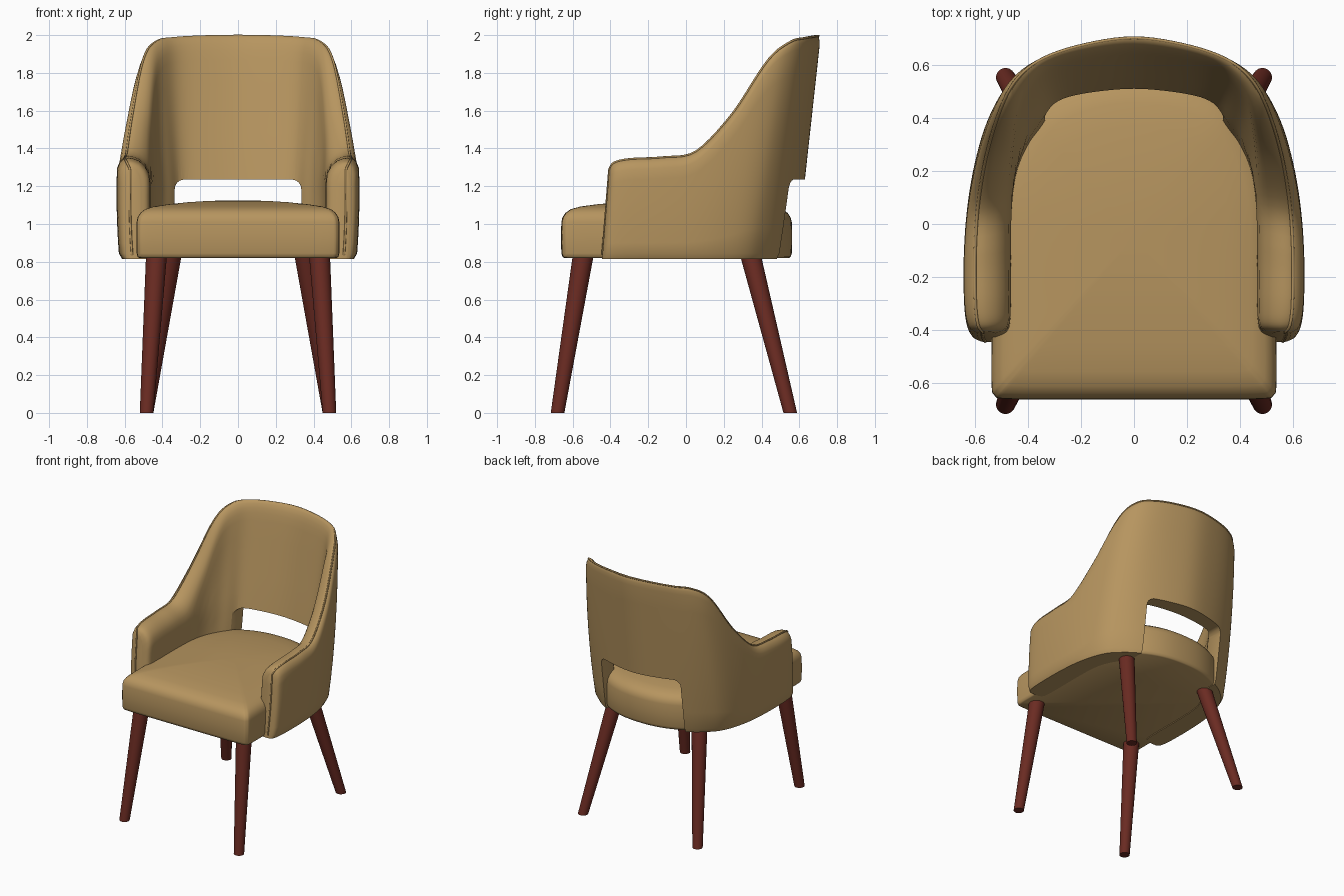
import bpy, bmesh, math
from mathutils import Vector

if "Cube" in bpy.data.objects:
    bpy.data.objects.remove(bpy.data.objects["Cube"])


def material(name, rgb):
    m = bpy.data.materials.new(name)
    m.diffuse_color = (*rgb, 1)
    m.use_nodes = True
    m.node_tree.nodes["Principled BSDF"].inputs["Base Color"].default_value = m.diffuse_color
    return m


FABRIC = material("tan fabric", (0.47, 0.30, 0.115))
WOOD = material("red brown wood", (0.145, 0.024, 0.016))


def catmull(pts, n, closed=False):
    """Smooth curve through tuples of any length."""
    out, count = [], len(pts)
    get = (lambda i: pts[i % count]) if closed else (lambda i: pts[max(0, min(count - 1, i))])
    for i in range(count if closed else count - 1):
        p = [get(i + k) for k in (-1, 0, 1, 2)]
        for s in range(n):
            t = s / n
            out.append(tuple(0.5 * (2 * b + (c - a) * t + (2 * a - 5 * b + 4 * c - d) * t * t
                                    + (3 * b - a - 3 * c + d) * t ** 3)
                             for a, b, c, d in zip(*p)))
    if not closed:
        out.append(tuple(pts[-1]))
    return out


def loft(name, rings, mat):
    """Skin closed rings of points and cap both ends."""
    bm = bmesh.new()
    vr = [[bm.verts.new(p) for p in r] for r in rings]
    n = len(vr[0])
    for a, b in zip(vr, vr[1:]):
        for i in range(n):
            j = (i + 1) % n
            bm.faces.new((a[i], a[j], b[j], b[i]))
    bm.faces.new(vr[0])
    bm.faces.new(vr[-1])
    bmesh.ops.recalc_face_normals(bm, faces=bm.faces)
    me = bpy.data.meshes.new(name)
    bm.to_mesh(me)
    bm.free()
    ob = bpy.data.objects.new(name, me)
    bpy.context.collection.objects.link(ob)
    me.materials.append(mat)
    return ob


def activate(ob):
    bpy.ops.object.select_all(action='DESELECT')
    ob.select_set(True)
    bpy.context.view_layer.objects.active = ob


def smooth(ob, deg=40):
    activate(ob)
    bpy.ops.object.shade_smooth_by_angle(angle=math.radians(deg))


# Wraparound shell stations: outer x, y, inner x, y, top height, lean
half = [(0.59, -0.41, 0.52, -0.41, 1.295, 0.08),
        (0.625, -0.385, 0.475, -0.385, 1.33, 0.08),
        (0.64, -0.30, 0.465, -0.30, 1.348, 0.05),
        (0.642, -0.13, 0.465, -0.10, 1.357, 0.0),
        (0.63, 0.05, 0.46, 0.08, 1.39, 0.0),
        (0.603, 0.22, 0.44, 0.22, 1.59, 0.08),
        (0.56, 0.36, 0.40, 0.32, 1.875, 0.13),
        (0.495, 0.45, 0.355, 0.385, 1.968, 0.15),
        (0.38, 0.53, 0.30, 0.455, 1.988, 0.14),
        (0.20, 0.597, 0.20, 0.49, 1.997, 0.12),
        (0.0, 0.63, 0.0, 0.51, 2.0, 0.11)]
mirrored = [(-a, b, -c, d, t, l) for a, b, c, d, t, l in reversed(half[:-1])]
stations = catmull(half + mirrored, 5)
BOTTOM = 0.815


def shell_point(st, k, z):
    """Point at thickness fraction k (0 outside, 1 inside) and height z."""
    ox, oy, ix, iy, top, lean = st
    w = 1 - 0.6 * max(0, min(1, (z - 1.25) / 0.75))
    x, y = ox + (ix - ox) * k * w, oy + (iy - oy) * k * w
    x -= (0.08 if z > 1.15 else 0.12) * (z - 1.15) ** 2 * ox / 0.6
    return Vector((x, y + lean * (z - 1.24), z))


def section(st):
    top = st[4]
    lo, hi = BOTTOM + 0.03, top - 0.06
    levels = [lo + (hi - lo) * i / 8 for i in range(9)]
    pts = [(0.08, BOTTOM)] + [(0, z) for z in levels]
    pts += [(0.07, top - 0.03), (0.2, top - 0.008), (0.35, top), (0.5, top - 0.003),
            (0.7, top - 0.015), (0.88, top - 0.045), (0.97, top - 0.08)]
    hi = top - 0.13
    pts += [(1, hi + (lo - hi) * i / 8) for i in range(9)] + [(0.92, BOTTOM)]
    return [shell_point(st, k, z) for k, z in pts]


shell = loft("back_and_arm_shell", [section(s) for s in stations], FABRIC)

# Opening at the bottom of the back
bpy.ops.mesh.primitive_cube_add(size=1, location=(0, 0.6, 0.9375))
cutter = bpy.context.object
cutter.name = "opening_cutter"
cutter.hide_render = True
cutter.scale = (0.67, 0.6, 0.595)
bpy.ops.object.transform_apply(location=False, rotation=False, scale=True)
bm = bmesh.new()
bm.from_mesh(cutter.data)
edges = [e for e in bm.edges if all(v.co.z > 0 for v in e.verts)
         and abs(e.verts[0].co.x - e.verts[1].co.x) < 1e-4]
bmesh.ops.bevel(bm, geom=edges, offset=0.05, segments=6, profile=0.5, affect='EDGES')
bm.to_mesh(cutter.data)
bm.free()
mod = shell.modifiers.new("opening", 'BOOLEAN')
mod.operation, mod.solver, mod.object = 'DIFFERENCE', 'EXACT', cutter
activate(shell)
bpy.ops.object.modifier_apply(modifier=mod.name)
bpy.data.objects.remove(cutter)
smooth(shell)

# Piping along the shell edge, up the arm fronts and over the back
first, last = stations[0], stations[-1]
rise = [BOTTOM + 0.02 + (first[4] - 0.03 - BOTTOM) * i / 6 for i in range(7)]
path = [shell_point(first, 0.25, z) for z in rise]
path += [shell_point(s, 0.24, s[4] - 0.004) for s in stations[1:-1]]
path += [shell_point(last, 0.25, z) for z in reversed(rise)]
curve = bpy.data.curves.new("edge_piping", 'CURVE')
curve.dimensions = '3D'
curve.bevel_depth, curve.bevel_resolution = 0.006, 2
sp = curve.splines.new('POLY')
sp.points.add(len(path) - 1)
for p, co in zip(sp.points, path):
    p.co = (*co, 1)
piping = bpy.data.objects.new("edge_piping", curve)
bpy.context.collection.objects.link(piping)
curve.materials.append(FABRIC)

# Seat cushion: rounded plan outline, stacked with a domed top
side = [(0.25, -0.66), (0.48, -0.658), (0.525, -0.645), (0.536, -0.60), (0.535, -0.40),
        (0.53, 0.0), (0.50, 0.20), (0.43, 0.36), (0.34, 0.47), (0.18, 0.54)]
plan = [(0, -0.66)] + side + [(0, 0.56)] + [(-x, y) for x, y in reversed(side)]
plan = catmull(plan, 4, closed=True)
levels = [(0.82, 0.975), (0.826, 0.99), (0.845, 1), (0.93, 1.002), (1.01, 1), (1.035, 0.99),
          (1.058, 0.965), (1.078, 0.92), (1.093, 0.83), (1.105, 0.68), (1.115, 0.5),
          (1.122, 0.3), (1.125, 0.1)]
CY = -0.05
seat = loft("seat", [[(x * s, CY + (y - CY) * s, z) for x, y in plan] for z, s in levels], FABRIC)
smooth(seat)


# Tapered splayed legs
def leg(name, foot, head):
    def ring(x, y, z, r):
        return [(x + r * math.cos(a), y + r * math.sin(a), z)
                for a in (math.tau * i / 32 for i in range(32))]
    smooth(loft(name, [ring(*foot, 0.0, 0.036), ring(*head, 0.86, 0.056)], WOOD))


for sx, label in ((-1, "left"), (1, "right")):
    leg("front_leg_" + label, (sx * 0.484, -0.68), (sx * 0.43, -0.54))
    leg("back_leg_" + label, (sx * 0.484, 0.552), (sx * 0.35, 0.335))
